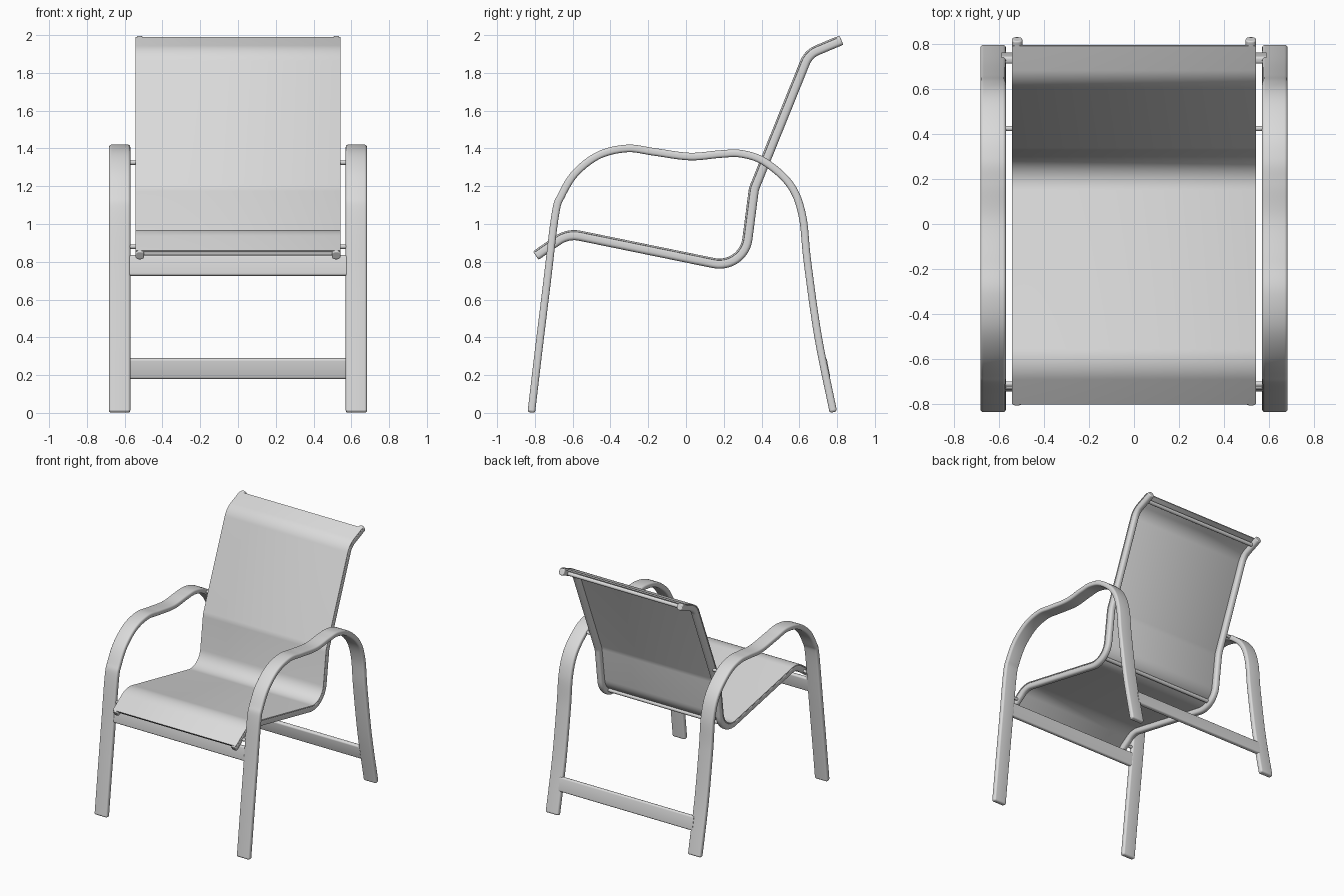
import bpy, bmesh, math
from mathutils import Vector

if "Cube" in bpy.data.objects:
    bpy.data.objects.remove(bpy.data.objects["Cube"])

grey = bpy.data.materials.new("light_grey")
grey.diffuse_color = (0.7, 0.7, 0.7, 1)
grey.use_nodes = True
grey.node_tree.nodes["Principled BSDF"].inputs["Base Color"].default_value = grey.diffuse_color


def finish(name, bm, bevel=0):
    bmesh.ops.recalc_face_normals(bm, faces=bm.faces)
    me = bpy.data.meshes.new(name)
    bm.to_mesh(me)
    bm.free()
    me.materials.append(grey)
    ob = bpy.data.objects.new(name, me)
    bpy.context.collection.objects.link(ob)
    bpy.context.view_layer.objects.active = ob
    ob.select_set(True)
    if bevel:
        mod = ob.modifiers.new("soft_ends", "BEVEL")
        mod.width, mod.segments = bevel, 3
        mod.limit_method, mod.angle_limit = "ANGLE", math.radians(60)
    bpy.ops.object.shade_smooth_by_angle(angle=math.radians(35))
    ob.select_set(False)
    return ob


def rounded_rect(w, h, r, n=4):
    pts = []
    for k, (sx, sy) in enumerate([(1, 1), (-1, 1), (-1, -1), (1, -1)]):
        for i in range(n + 1):
            a = math.pi / 2 * (k + i / n)
            pts.append((sx * (w / 2 - r) + r * math.cos(a), sy * (h / 2 - r) + r * math.sin(a)))
    return pts


def spline(pts, n=8):
    """Smooth curve through (y, z) points."""
    p = [Vector(q) for q in pts]
    p = [2 * p[0] - p[1]] + p + [2 * p[-1] - p[-2]]
    out = []
    for a, b, c, d in zip(p, p[1:], p[2:], p[3:]):
        for i in range(n):
            t = i / n
            out.append(0.5 * (2 * b + (c - a) * t + (2 * a - 5 * b + 4 * c - d) * t * t
                              + (3 * b - a - 3 * c + d) * t ** 3))
    return out + [p[-2]]


def fillet(corners, n=12):
    """Straight runs joined by arcs; corners are (y, z, radius)."""
    p = [Vector(c[:2]) for c in corners]
    out = [p[0]]
    for i in range(1, len(p) - 1):
        u, v = (p[i - 1] - p[i]).normalized(), (p[i + 1] - p[i]).normalized()
        half = math.acos(max(-1, min(1, u.dot(v)))) / 2
        r = corners[i][2]
        centre = p[i] + (u + v).normalized() * (r / math.sin(half))
        start = p[i] + u * (r / math.tan(half)) - centre
        end = p[i] + v * (r / math.tan(half)) - centre
        a0 = math.atan2(start.y, start.x)
        turn = math.atan2(start.x * end.y - start.y * end.x, start.dot(end))
        for k in range(n + 1):
            a = a0 + turn * k / n
            out.append(centre + Vector((math.cos(a), math.sin(a))) * r)
    return out + [p[-1]]


def sweep(name, path, section, x=0, lift=0, bevel=0):
    """Sweep an (x, normal) section along a path in the side plane."""
    bm = bmesh.new()
    rings = []
    for i, p in enumerate(path):
        t = (path[min(i + 1, len(path) - 1)] - path[max(i - 1, 0)]).normalized()
        nrm = Vector((-t.y, t.x))
        rings.append([bm.verts.new((x + a, *(p + nrm * (b + lift)))) for a, b in section])
    m = len(section)
    for r0, r1 in zip(rings, rings[1:]):
        for j in range(m):
            bm.faces.new((r0[j], r0[(j + 1) % m], r1[(j + 1) % m], r1[j]))
    bm.faces.new(rings[0])
    bm.faces.new(rings[-1][::-1])
    return finish(name, bm, bevel)


def cross_bar(name, x0, x1, y, z, section, tilt=0):
    """Bar running sideways; section is (depth, height)."""
    bm = bmesh.new()
    c, s = math.cos(tilt), math.sin(tilt)
    ends = [[bm.verts.new((x, y + a * c + b * s, z - a * s + b * c)) for a, b in section]
            for x in (x0, x1)]
    m = len(section)
    for j in range(m):
        bm.faces.new((ends[0][j], ends[0][(j + 1) % m], ends[1][(j + 1) % m], ends[1][j]))
    bm.faces.new(ends[0])
    bm.faces.new(ends[1][::-1])
    return finish(name, bm)


# Side profiles
leg_path = spline([(-0.819, 0.002), (-0.779, 0.34), (-0.736, 0.69), (-0.692, 1.05), (-0.66, 1.15),
                   (-0.585, 1.27), (-0.46, 1.365), (-0.31, 1.40), (-0.17, 1.382), (0.02, 1.357),
                   (0.18, 1.37), (0.29, 1.372), (0.415, 1.33), (0.55, 1.21), (0.615, 1.05),
                   (0.643, 0.80), (0.70, 0.40), (0.78, 0.004)])
rail_path = fillet([(-0.795, 0.832), (-0.625, 0.95, 0.15), (0.305, 0.76, 0.15),
                    (0.36, 1.185, 0.12), (0.649, 1.90, 0.12), (0.823, 1.973)])

# Arms with legs, seat rails and mounting pins on both sides
for side, s in (("left", -1), ("right", 1)):
    sweep(side + "_arm_and_legs", leg_path, rounded_rect(0.113, 0.04, 0.014), s * 0.6265, bevel=0.012)
    sweep(side + "_seat_rail", rail_path, rounded_rect(0.046, 0.052, 0.018), s * 0.52, bevel=0.006)
    for part, y, z in (("front", -0.712, 0.88), ("back", 0.425, 1.325)):
        cross_bar(f"{side}_{part}_pin", s * 0.52, s * 0.61, y, z, rounded_rect(0.024, 0.024, 0.0119))

# Sling fabric lying on the rails, stopping just short of their ends
sling_path = list(rail_path)
sling_path[0] = sling_path[0] + (sling_path[1] - sling_path[0]).normalized() * 0.01
sling_path[-1] = sling_path[-1] + (sling_path[-2] - sling_path[-1]).normalized() * 0.022
sweep("sling_fabric", sling_path, rounded_rect(1.086, 0.01, 0.004, 2), lift=0.0225)

# Flat stretchers between the legs
stretcher = rounded_rect(0.034, 0.11, 0.012)
cross_bar("front_stretcher", -0.59, 0.59, -0.724, 0.78, stretcher, math.atan2(0.044, 0.35))
cross_bar("back_stretcher", -0.59, 0.59, 0.738, 0.235, stretcher, -math.atan2(0.08, 0.42))

# Round spreaders between the rails
spreader = rounded_rect(0.03, 0.03, 0.0149)
for name, y, z in (("front", -0.765, 0.847), ("lower_back", 0.255, 0.822), ("head", 0.765, 1.942)):
    cross_bar(name + "_spreader", -0.51, 0.51, y, z, spreader)
